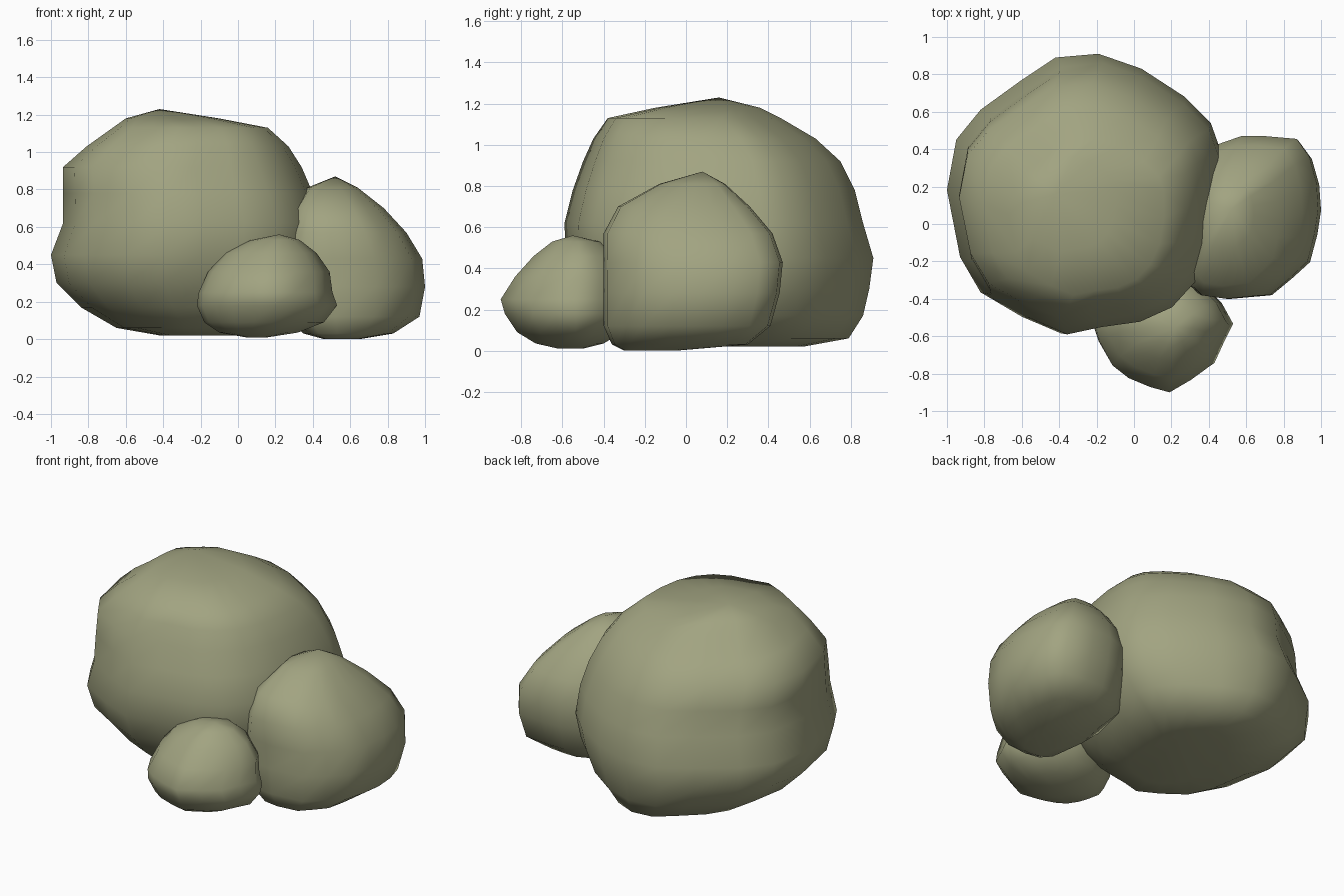
import bpy, bmesh

stone = bpy.data.materials.new("mossy_stone")
stone.diffuse_color = (0.36, 0.37, 0.22, 1)


def boulder(name, plan, rings, apex):
    """Loft a plan outline through rings of (z, x min, x max, y min, y max)."""
    px, py = [p[0] for p in plan], [p[1] for p in plan]
    unit = [((x - min(px)) / (max(px) - min(px)), (y - min(py)) / (max(py) - min(py)))
            for x, y in plan]
    bm = bmesh.new()
    loops = [[bm.verts.new((x0 + u * (x1 - x0), y0 + v * (y1 - y0), z)) for u, v in unit]
             for z, x0, x1, y0, y1 in rings]
    n = len(plan)
    for low, high in zip(loops, loops[1:]):
        for i in range(n):
            j = (i + 1) % n
            bm.faces.new((low[i], low[j], high[j], high[i]))
    tip = bm.verts.new(apex)
    for i in range(n):
        bm.faces.new((loops[-1][i], loops[-1][(i + 1) % n], tip))
    bm.faces.new(loops[0])
    bmesh.ops.recalc_face_normals(bm, faces=bm.faces)
    for f in bm.faces:
        f.smooth = True
    mesh = bpy.data.meshes.new(name)
    bm.to_mesh(mesh)
    bm.free()
    mesh.materials.append(stone)
    bpy.context.collection.objects.link(bpy.data.objects.new(name, mesh))


# Large boulder at the back left
boulder("large_boulder",
        [(-1, .18), (-.93, -.18), (-.82, -.37), (-.6, -.5), (-.39, -.59), (-.2, -.55),
         (.02, -.52), (.2, -.44), (.33, -.3), (.42, -.1), (.46, .15), (.46, .4), (.41, .54),
         (.27, .68), (.04, .83), (-.19, .91), (-.42, .89), (-.6, .77), (-.82, .61), (-.95, .45)],
        [(.02, -.42, .05, -.15, .57), (.06, -.65, .22, -.32, .79), (.17, -.84, .34, -.44, .86),
         (.30, -.97, .42, -.53, .89), (.45, -1, .46, -.585, .91), (.62, -.935, .45, -.59, .86),
         (.78, -.935, .40, -.55, .82), (.92, -.935, .34, -.50, .75), (1.03, -.81, .27, -.45, .63),
         (1.13, -.67, .16, -.38, .46), (1.18, -.6, -.1, -.15, .36)],
        (-.42, .16, 1.23))

# Medium boulder on the right
boulder("medium_boulder",
        [(.2, 0), (.25, -.3), (.34, -.38), (.5, -.4), (.73, -.38), (.84, -.29), (.94, -.2),
         (.98, -.05), (1, .08), (.99, .22), (.95, .36), (.88, .455), (.7, .47), (.57, .47),
         (.42, .42), (.27, .28)],
        [(0, .46, .65, -.3, -.05), (.03, .35, .83, -.36, .3), (.12, .25, .97, -.4, .41),
         (.28, .22, 1, -.4, .455), (.43, .22, .985, -.4, .47), (.57, .25, .9, -.4, .42),
         (.70, .29, .78, -.33, .31), (.81, .37, .64, -.13, .19)],
        (.52, .08, .87))

# Small boulder at the front
boulder("small_boulder",
        [(-.22, -.52), (-.19, -.62), (-.12, -.75), (-.03, -.82), (.09, -.87), (.2, -.9),
         (.32, -.83), (.43, -.75), (.48, -.63), (.53, -.52), (.47, -.4), (.36, -.28),
         (.22, -.22), (.05, -.23), (-.1, -.31), (-.19, -.42)],
        [(.01, .04, .16, -.62, -.5), (.035, -.1, .32, -.73, -.4), (.09, -.18, .46, -.82, -.31),
         (.18, -.22, .53, -.88, -.26), (.25, -.21, .505, -.9, -.25), (.36, -.16, .49, -.83, -.27),
         (.46, -.07, .42, -.74, -.33), (.53, .07, .33, -.65, -.42)],
        (.22, -.55, .56))
